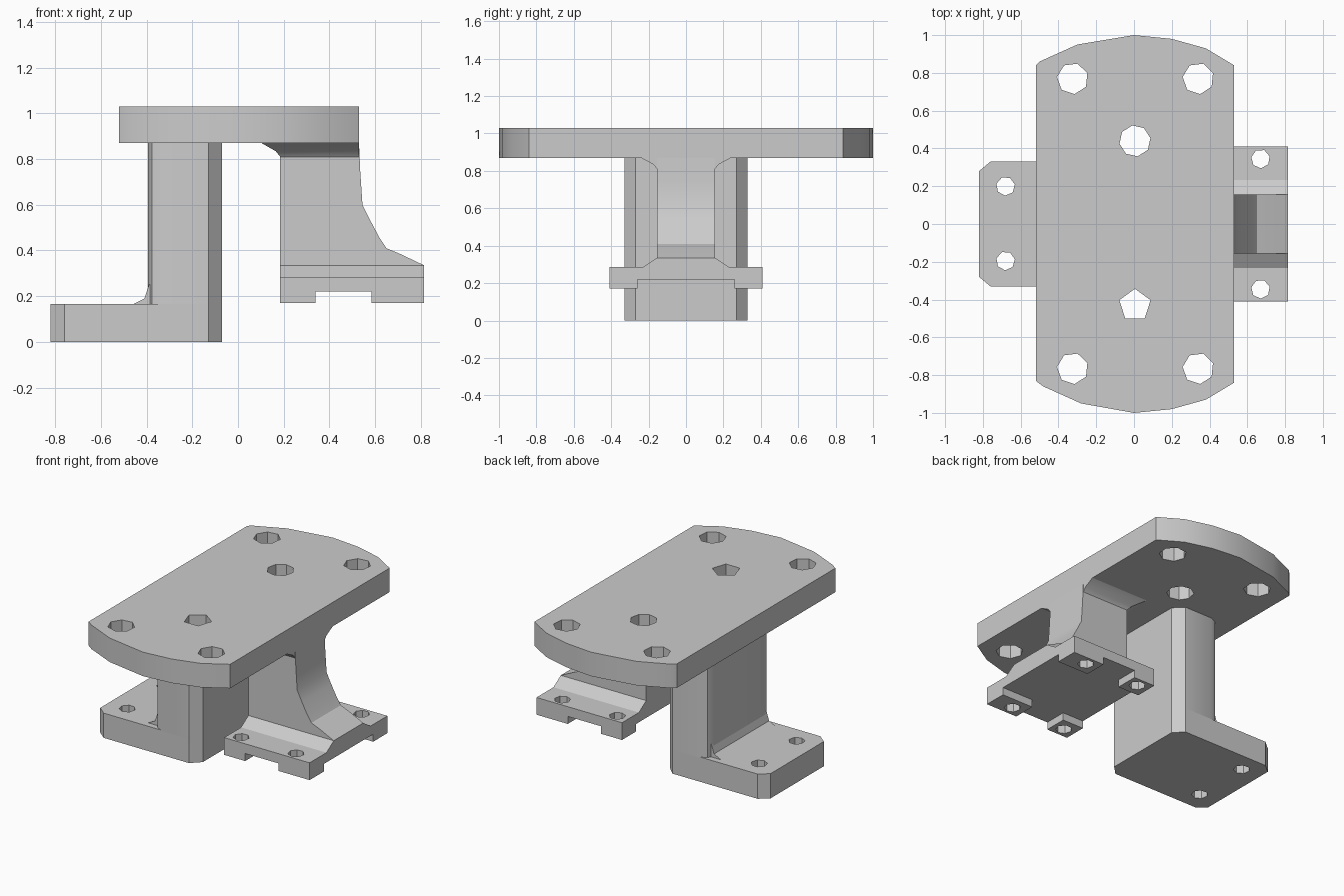
import bpy, bmesh, math
from mathutils import Vector

cube = bpy.data.objects.get("Cube")
if cube:
    bpy.data.objects.remove(cube, do_unlink=True)

grey = bpy.data.materials.new("machined_grey")
grey.use_nodes = True
GREY = (0.6, 0.6, 0.6, 1)
grey.diffuse_color = GREY
grey.node_tree.nodes["Principled BSDF"].inputs["Base Color"].default_value = GREY


def finish(name, bm):
    bmesh.ops.recalc_face_normals(bm, faces=bm.faces[:])
    mesh = bpy.data.meshes.new(name)
    bm.to_mesh(mesh)
    bm.free()
    mesh.materials.append(grey)
    obj = bpy.data.objects.new(name, mesh)
    bpy.context.collection.objects.link(obj)
    return obj


def loft(name, rings):
    """Closed solid through matching rings of 3D points."""
    bm = bmesh.new()
    loops = [[bm.verts.new(p) for p in ring] for ring in rings]
    for a, b in zip(loops, loops[1:]):
        for i in range(len(a)):
            j = (i + 1) % len(a)
            bm.faces.new((a[i], a[j], b[j], b[i]))
    bm.faces.new(loops[0])
    bm.faces.new(loops[-1])
    return finish(name, bm)


def prism(name, outline, axis, lo, hi):
    """Outline extruded along an axis; the other two axes keep their order."""
    def place(p, h):
        q = list(p)
        q.insert("xyz".index(axis), h)
        return Vector(q)
    return loft(name, [[place(p, h) for p in outline] for h in (lo, hi)])


def rect(x0, x1, y0, y1):
    return [(x0, y0), (x1, y0), (x1, y1), (x0, y1)]


def rounded(x0, x1, y, cl, cr):
    """Rectangle symmetric in y with cut corners on its left and right ends."""
    half = [(x1 - cr, y), (x1, y - cr), (x1, cr - y), (x1 - cr, -y)]
    k = cl * 0.3
    return half + [(x0 + cl, -y), (x0 + k, k - y), (x0, cl - y),
                   (x0, y - cl), (x0 + k, y - k), (x0 + cl, y)]


def drill(obj, holes):
    """Cut vertical holes given as x, y, radius, sides, turn in degrees."""
    for x, y, r, n, turn in holes:
        pts = [(x + r * math.cos(math.radians(turn) + i * math.tau / n),
                y + r * math.sin(math.radians(turn) + i * math.tau / n)) for i in range(n)]
        cutter = prism("hole_cutter", pts, "z", -0.5, 1.5)
        cutter.hide_render = True
        mod = obj.modifiers.new("hole", "BOOLEAN")
        mod.operation, mod.solver, mod.object = "DIFFERENCE", "EXACT", cutter
        bpy.context.view_layer.objects.active = obj
        bpy.ops.object.modifier_apply(modifier=mod.name)
        bpy.data.objects.remove(cutter, do_unlink=True)


# Top plate with bowed ends
plate = prism("top_plate", [
    (0.53, -0.84), (0.53, 0.84), (0.38, 0.93), (0.2, 0.98), (0, 1), (-0.3, 0.95), (-0.5, 0.86),
    (-0.52, 0.84), (-0.52, -0.83), (-0.48, -0.86), (-0.28, -0.95), (0, -1), (0.2, -0.98),
    (0.38, -0.93)], "z", 0.87, 1.03)
drill(plate, [(x, y, 0.083, 7, 20) for x in (-0.325, 0.34) for y in (-0.765, 0.77)]
      + [(0.005, 0.44, 0.083, 8, 10), (0.005, -0.43, 0.087, 5, 18)])

# Column with its foot
foot = prism("foot", [(-0.07, -0.27), (-0.07, 0.27), (-0.13, 0.33), (-0.76, 0.33), (-0.82, 0.28),
                      (-0.82, -0.28), (-0.76, -0.33), (-0.13, -0.33)], "z", 0, 0.165)
drill(foot, [(-0.68, y, 0.05, 7, 10) for y in (-0.195, 0.2)])
column = prism("column", rounded(-0.395, -0.07, 0.33, 0.06, 0.06), "z", 0.16, 0.87)
fillet = prism("foot_fillet", [(-0.46, 0.165), (-0.41, 0.19), (-0.39, 0.25), (-0.36, 0.25),
                               (-0.36, 0.165)], "y", -0.29, 0.29)

# Curved web of the clamp bracket
web = prism("bracket_web", [
    (0.185, 0.28), (0.185, 0.87), (0.53, 0.87), (0.535, 0.75), (0.545, 0.6), (0.58, 0.53),
    (0.62, 0.455), (0.65, 0.41), (0.71, 0.385), (0.815, 0.335), (0.815, 0.28)],
    "y", -0.155, 0.155)

# Flare under the plate, open on the outer side
flare_rings = [(0.185, 0.155, 0.81), (0.165, 0.175, 0.835), (0.1, 0.245, 0.872)]
flare = loft("upper_flare", [[Vector((x, y, z)) for x, y in rect(x0, 0.53, -w, w)]
                             for x0, w, z in flare_rings])

# Clamp base with shoulders, slab and four pads
prism("lower_flare", [(-0.24, 0.28), (0.24, 0.28), (0.155, 0.335), (-0.155, 0.335)],
      "x", 0.185, 0.815)
slab = prism("clamp_slab", rect(0.185, 0.815, -0.41, 0.41), "z", 0.22, 0.285)
for px, hx, (x0, x1) in (("inner", 0.265, (0.185, 0.34)), ("outer", 0.67, (0.585, 0.815))):
    for py, s in (("front", -1), ("back", 1)):
        pad = prism(px + "_" + py + "_pad", rect(x0, x1, s * 0.26, s * 0.41), "z", 0.17, 0.222)
        hole = [(hx, s * 0.345, 0.05, 7, 15)]
        drill(pad, hole)
        drill(slab, hole)

# Soften only the gently curved surfaces
for obj in (plate, column, fillet, web, flare):
    bpy.ops.object.select_all(action="DESELECT")
    obj.select_set(True)
    bpy.context.view_layer.objects.active = obj
    bpy.ops.object.shade_smooth_by_angle(angle=math.radians(30))
